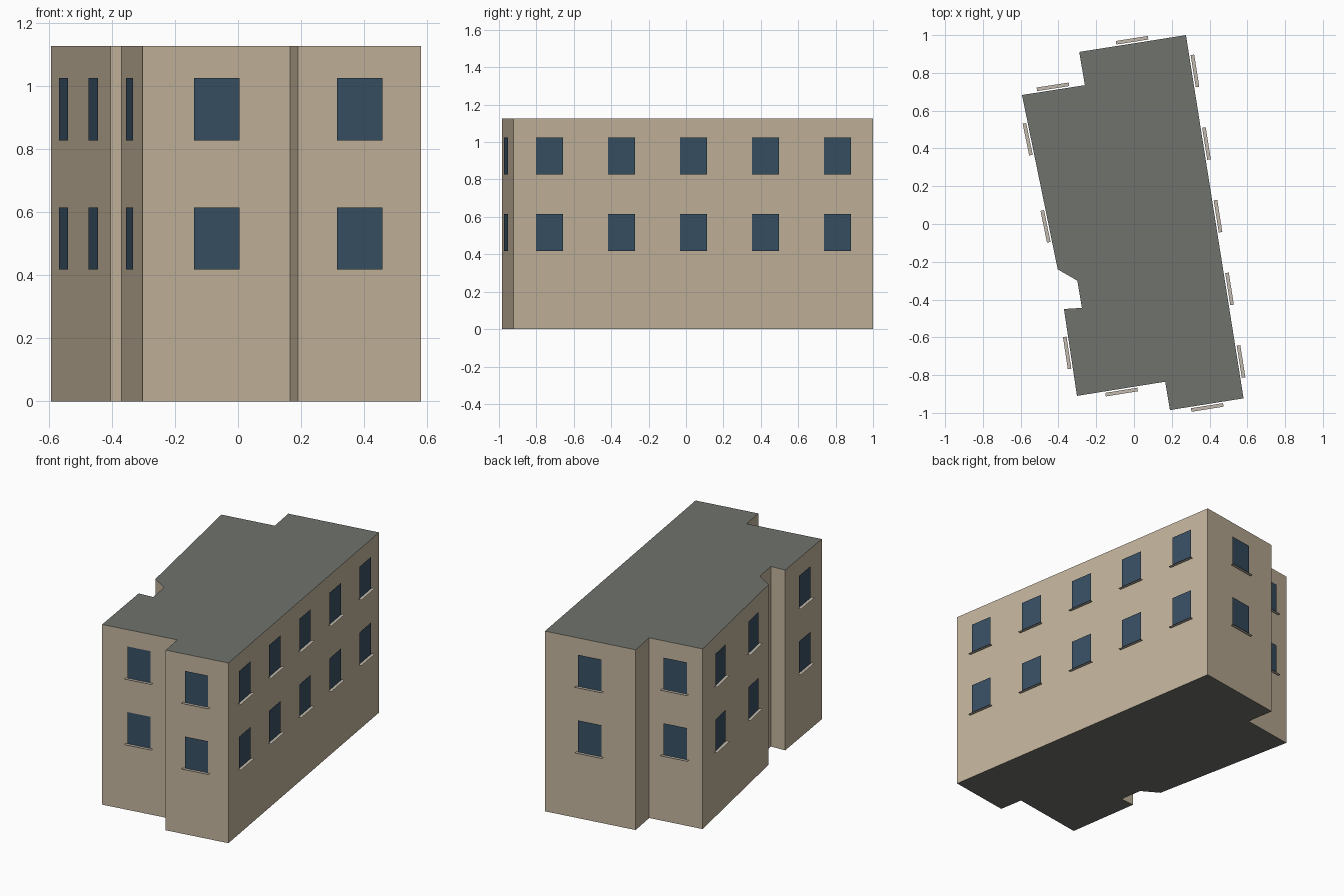
import bpy
from mathutils import Vector

if "Cube" in bpy.data.objects:
    bpy.data.objects.remove(bpy.data.objects["Cube"])

HEIGHT = 1.126
WIN_W, WIN_H = 0.146, 0.198
SILL_W, GAP, SILL_D = 0.172, 0.008, 0.019
FLOORS = (0.417, 0.827)

# Footprint, counter-clockwise, with the window count of the wall after each corner
PLAN = [
    (0.58, -0.923, 5), (0.275, 1.0, 1), (-0.29, 0.911, 0), (-0.26, 0.735, 1),
    (-0.593, 0.683, 2), (-0.404, -0.24, 0), (-0.30, -0.30, 0), (-0.276, -0.444, 0),
    (-0.371, -0.45, 1), (-0.302, -0.91, 1), (0.165, -0.835, 0), (0.19, -0.985, 1),
]


def material(name, rgb):
    m = bpy.data.materials.new(name)
    m.diffuse_color = (*rgb, 1)
    m.use_nodes = True
    m.node_tree.nodes["Principled BSDF"].inputs["Base Color"].default_value = m.diffuse_color
    return m


wall_mat = material("wall_tan", (0.55, 0.46, 0.335))
roof_mat = material("roof_grey", (0.16, 0.17, 0.155))
glass_mat = material("window_blue", (0.04, 0.08, 0.125))
sill_mat = material("sill_stone", (0.54, 0.49, 0.42))


def mesh_object(name, verts, faces, mats):
    me = bpy.data.meshes.new(name)
    me.from_pydata(verts, [], faces)
    for m in mats:
        me.materials.append(m)
    ob = bpy.data.objects.new(name, me)
    bpy.context.collection.objects.link(ob)
    return ob


# Building body: extruded footprint with grey roof and base
n = len(PLAN)
verts = [(x, y, z) for z in (0, HEIGHT) for x, y, _ in PLAN]
faces = [(i, (i + 1) % n, (i + 1) % n + n, i + n) for i in range(n)]
faces += [tuple(range(n, 2 * n)), tuple(reversed(range(n)))]
body = mesh_object("building_body", verts, faces, [wall_mat, roof_mat])
for p in body.data.polygons[n:]:
    p.material_index = 1

# Window panes and thin sills, evenly spaced along each wall
up = Vector((0, 0, 1))
for i, (x, y, count) in enumerate(PLAN):
    a, b = Vector((x, y, 0)), Vector((*PLAN[(i + 1) % n][:2], 0))
    along = (b - a).normalized()
    out = along.cross(up)
    for k in range(count):
        for floor, z in enumerate(FLOORS):
            c = a.lerp(b, (k + 0.5) / count) + out * GAP + up * z
            tag = f"wall{i}_{k}_floor{floor + 1}"
            for name, w, edge, mat in (("window", WIN_W, up * WIN_H, glass_mat),
                                       ("sill", SILL_W, out * SILL_D, sill_mat)):
                h = along * w / 2
                order = (0, 1, 2, 3) if name == "window" else (3, 2, 1, 0)
                mesh_object(f"{name}_{tag}",
                            [c - h, c + h, c + h + edge, c - h + edge],
                            [order], [mat])
